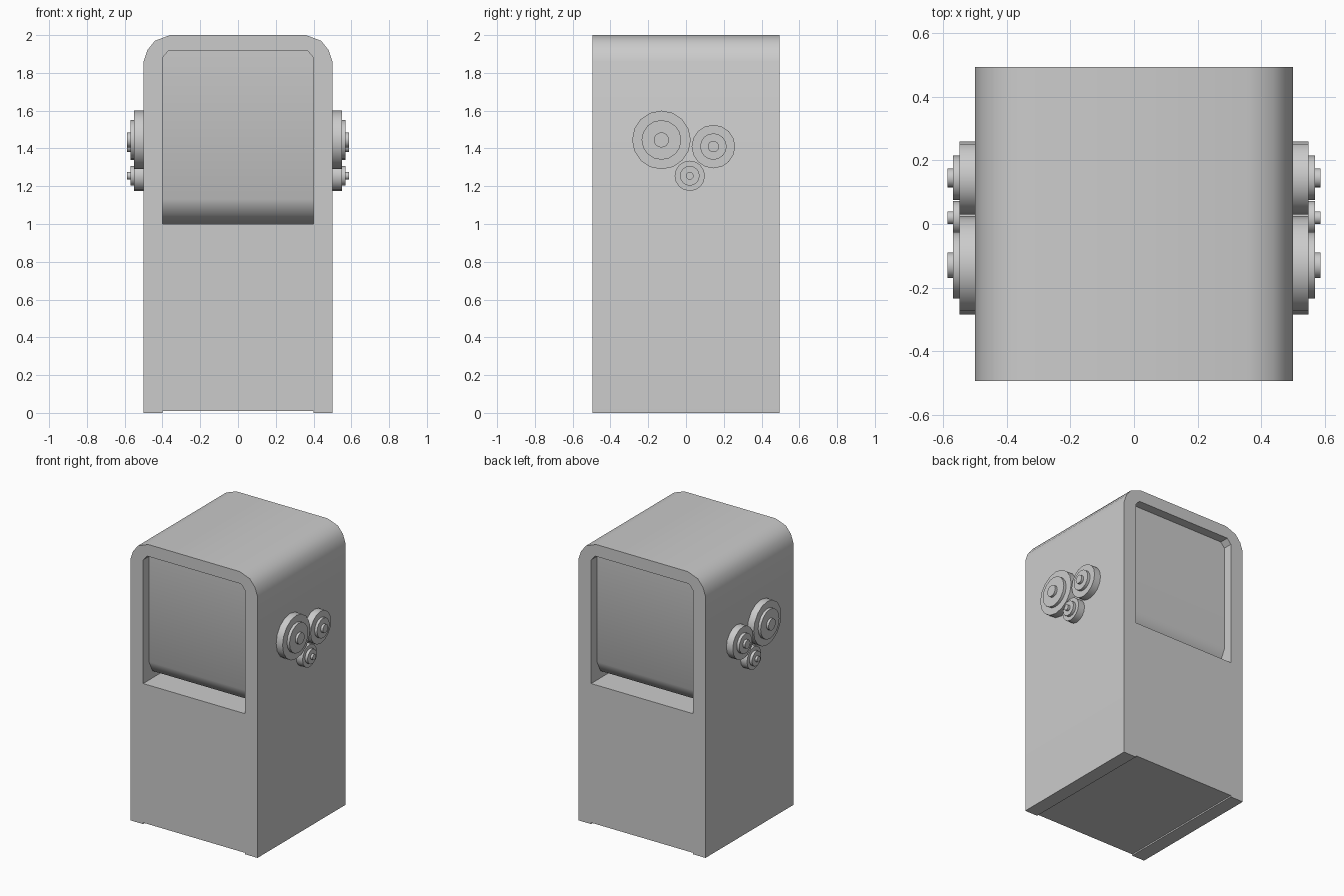
import bpy, bmesh, math
from mathutils import Matrix, Vector

cube = bpy.data.objects.get("Cube")
if cube:
    bpy.data.objects.remove(cube, do_unlink=True)

grey = bpy.data.materials.new("plain_grey")
grey.use_nodes = True
colour = (0.6, 0.6, 0.6, 1)
grey.diffuse_color = colour
grey.node_tree.nodes["Principled BSDF"].inputs["Base Color"].default_value = colour


def finish(name, bm, angle=40):
    bmesh.ops.recalc_face_normals(bm, faces=bm.faces)
    mesh = bpy.data.meshes.new(name)
    bm.to_mesh(mesh)
    bm.free()
    mesh.materials.append(grey)
    obj = bpy.data.objects.new(name, mesh)
    bpy.context.collection.objects.link(obj)
    bpy.ops.object.select_all(action='DESELECT')
    bpy.context.view_layer.objects.active = obj
    obj.select_set(True)
    bpy.ops.object.shade_smooth_by_angle(angle=math.radians(angle))
    return obj


def extrude_outline(name, points, direction):
    """Extrude a closed outline, centred, along the direction."""
    bm = bmesh.new()
    half = Vector(direction) / 2
    face = bm.faces.new([bm.verts.new(Vector(p) - half) for p in points])
    new = bmesh.ops.extrude_face_region(bm, geom=[face])["geom"]
    verts = [v for v in new if isinstance(v, bmesh.types.BMVert)]
    bmesh.ops.translate(bm, verts=verts, vec=direction)
    return finish(name, bm)


def mirrored(half):
    return half + [(-a, b) for a, b in reversed(half)]


# Hood: side walls and rounded roof, open at front and back
outer = [(0.5, 0), (0.5, 1.86), (0.48, 1.92), (0.44, 1.97), (0.36, 2)]
inner = [(0.4, 0), (0.4, 1.88), (0.37, 1.915)]
arch = mirrored(outer) + list(reversed(mirrored(inner)))
extrude_outline("hood", [(x, 0, z) for x, z in arch], (0, 0.99, 0))

# Lower cabinet, with its underside slightly raised
base = mirrored([(0.4, 0.01), (0.4, 1)])
extrude_outline("lower_cabinet", [(x, 0, z) for x, z in base], (0, 0.99, 0))

# Inner block set back in both openings, undercut at its foot
core = mirrored([(0.29, 1), (0.39, 1.05), (0.43, 1.13), (0.43, 1.93)])
extrude_outline("inner_block", [(0, y, z) for y, z in core], (0.8, 0, 0))

# Stepped round knobs on both sides
knobs = {
    "large": (-0.13, 1.445, (0.155, 0.105, 0.04)),
    "medium": (0.145, 1.41, (0.115, 0.07, 0.03)),
    "small": (0.02, 1.255, (0.08, 0.052, 0.02)),
}
reaches = (0.55, 0.57, 0.587)
for side, sign in (("left", 1), ("right", -1)):
    for size, (y, z, radii) in knobs.items():
        bm = bmesh.new()
        start = 0.49
        for radius, reach in zip(radii, reaches):
            place = Matrix.Translation((sign * (start + reach) / 2, y, z))
            bmesh.ops.create_cone(
                bm, cap_ends=True, segments=16, radius1=radius, radius2=radius,
                depth=reach - start,
                matrix=place @ Matrix.Rotation(math.pi / 2, 4, 'Y'))
            start = reach - 0.002
        finish(f"{side}_{size}_knob", bm)
